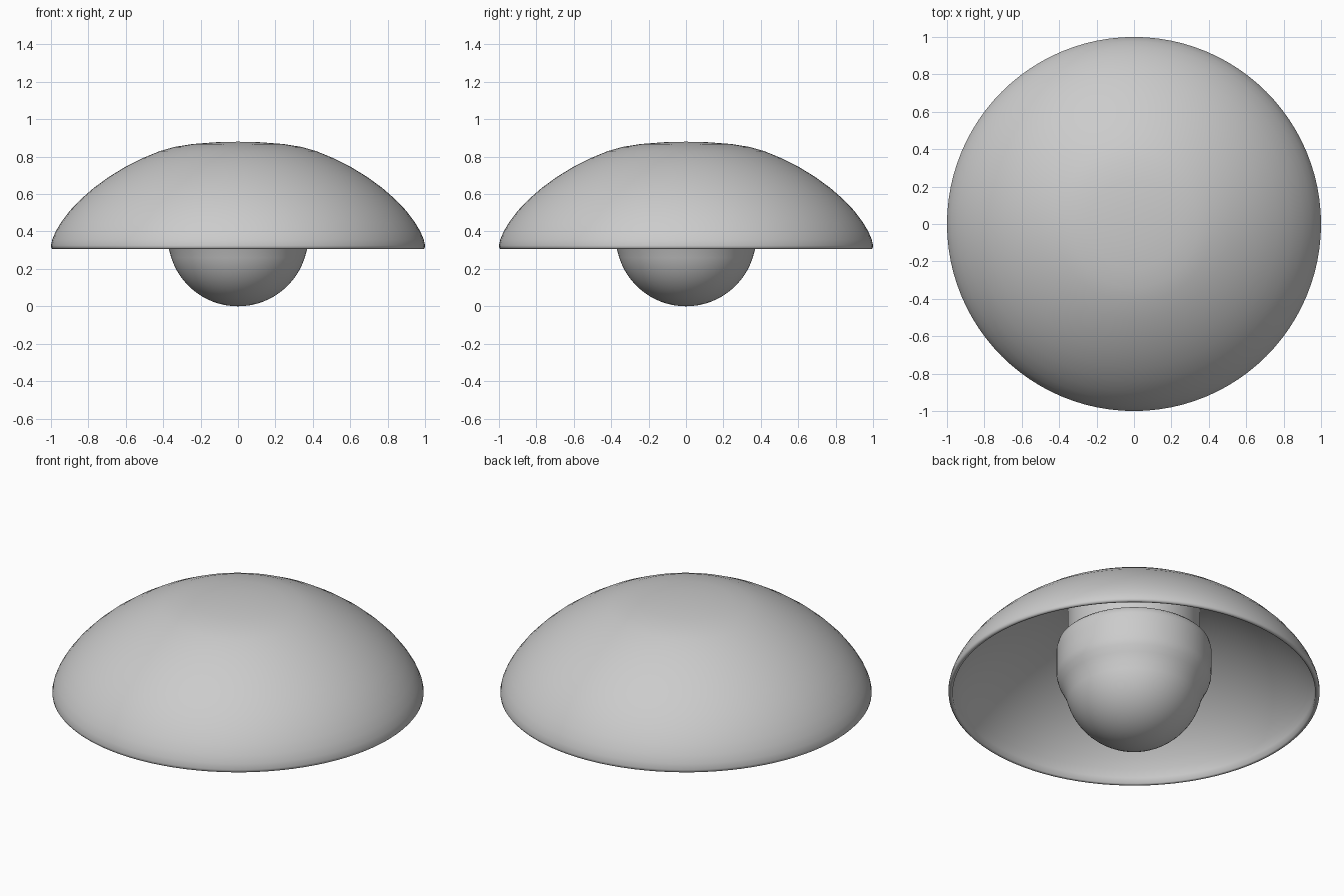
import bpy, bmesh, math

if "Cube" in bpy.data.objects:
    bpy.data.objects.remove(bpy.data.objects["Cube"])


def lathe(name, profile, steps=96, angle=60):
    """Spin an (r, z) profile around the z axis into a smooth object."""
    bm = bmesh.new()
    verts = [bm.verts.new((r, 0, z)) for r, z in profile]
    edges = [bm.edges.new(pair) for pair in zip(verts, verts[1:])]
    bmesh.ops.spin(bm, geom=verts + edges, cent=(0, 0, 0), axis=(0, 0, 1),
                   angle=2 * math.pi, steps=steps)
    bmesh.ops.remove_doubles(bm, verts=bm.verts, dist=0.0005)
    bmesh.ops.recalc_face_normals(bm, faces=bm.faces)
    mesh = bpy.data.meshes.new(name)
    bm.to_mesh(mesh)
    bm.free()
    obj = bpy.data.objects.new(name, mesh)
    bpy.context.collection.objects.link(obj)
    bpy.context.view_layer.objects.active = obj
    obj.select_set(True)
    bpy.ops.object.shade_smooth_by_angle(angle=math.radians(angle))
    obj.select_set(False)
    return obj


# Domed shade: outer skin, rounded rim, inner skin
outer = [(0, 0.88), (0.12, 0.877), (0.24, 0.868), (0.34, 0.852), (0.42, 0.829),
         (0.51, 0.792), (0.60, 0.747), (0.69, 0.692), (0.77, 0.634),
         (0.84, 0.573), (0.90, 0.51), (0.945, 0.45), (0.975, 0.40), (0.993, 0.357)]
rim = [(1.0, 0.325), (0.999, 0.314), (0.993, 0.307), (0.985, 0.306), (0.976, 0.31)]
inner = [(r * 0.978, z - 0.014) for r, z in reversed(outer)]
lathe("lamp_shade", outer + rim + inner)

# Globe bulb, swelling into a wider shoulder
R = 0.375
globe = [(R * math.sin(a), R - R * math.cos(a))
         for a in (math.radians(72 * i / 14) for i in range(15))]
shoulder = [(0.368, 0.30), (0.388, 0.345), (0.406, 0.38), (0.416, 0.415),
            (0.417, 0.47), (0.417, 0.52), (0.417, 0.57), (0.41, 0.60),
            (0.395, 0.615), (0.37, 0.622), (0, 0.622)]
lathe("globe_bulb", globe + shoulder)

# Neck joining the bulb to the top of the shade
lathe("neck", [(0, 0.61), (0.355, 0.61), (0.355, 0.83), (0, 0.86)])
